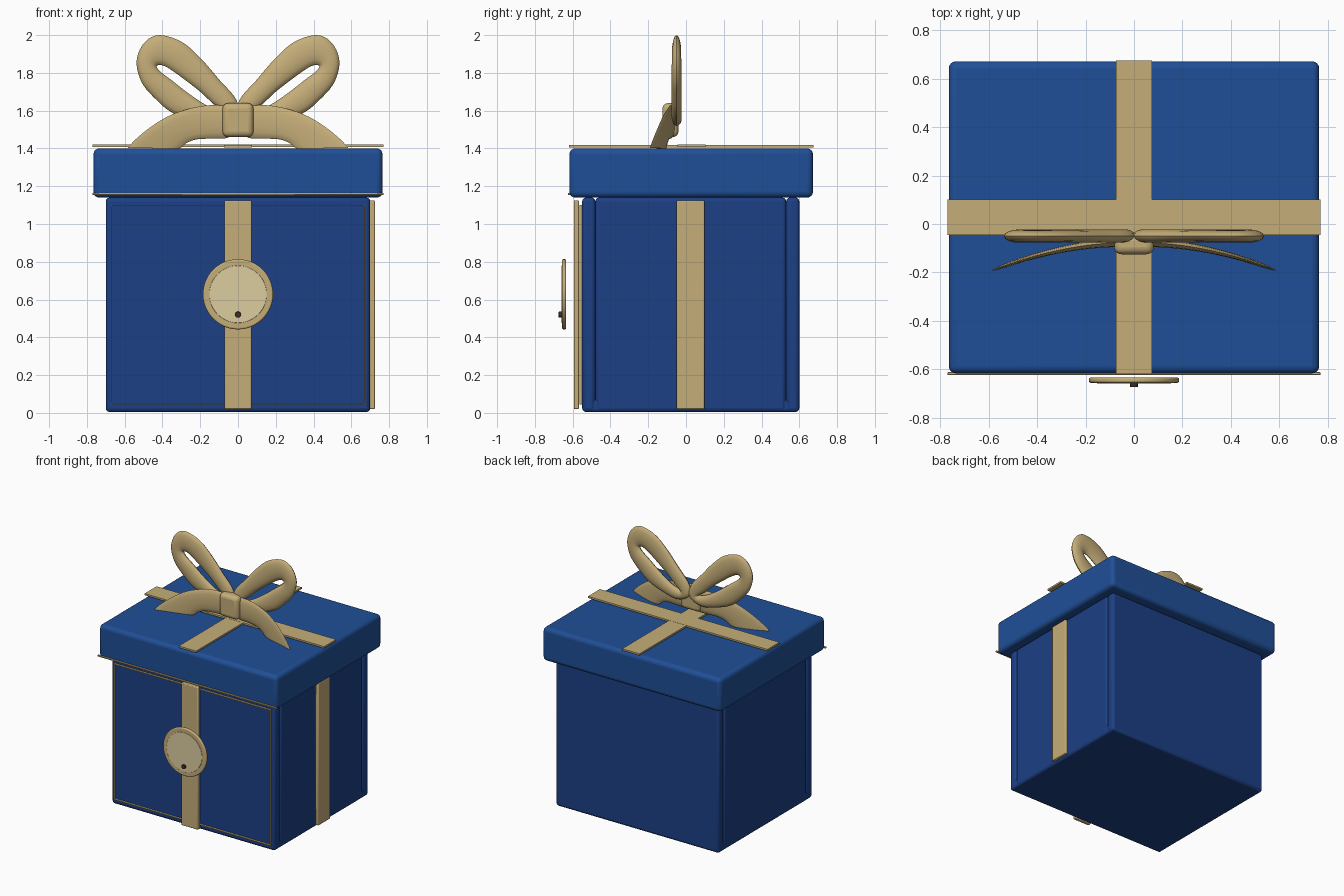
import bpy, bmesh, math
from mathutils import Vector

if "Cube" in bpy.data.objects:
    bpy.data.objects.remove(bpy.data.objects["Cube"])


def material(name, rgb):
    m = bpy.data.materials.new(name)
    m.diffuse_color = (*rgb, 1)
    m.use_nodes = True
    m.node_tree.nodes["Principled BSDF"].inputs["Base Color"].default_value = m.diffuse_color
    return m


BODY = material("body_blue", (0.012, 0.05, 0.235))
LID = material("lid_blue", (0.014, 0.078, 0.31))
GOLD = material("gold", (0.56, 0.42, 0.19))
PALE = material("pale_gold", (0.72, 0.61, 0.35))
DARK = material("dark_brown", (0.05, 0.025, 0.015))


def finish(bm, name, mat, bevel=0, segments=3):
    bmesh.ops.recalc_face_normals(bm, faces=bm.faces)
    me = bpy.data.meshes.new(name)
    bm.to_mesh(me)
    bm.free()
    ob = bpy.data.objects.new(name, me)
    bpy.context.collection.objects.link(ob)
    me.materials.append(mat)
    if bevel:
        mod = ob.modifiers.new("bevel", 'BEVEL')
        mod.width, mod.segments = bevel, segments
    bpy.ops.object.select_all(action='DESELECT')
    ob.select_set(True)
    bpy.context.view_layer.objects.active = ob
    bpy.ops.object.shade_smooth_by_angle(angle=math.radians(40))
    return ob


def box(name, mat, lo, hi, bevel=0, segments=3):
    bm = bmesh.new()
    bmesh.ops.create_cube(bm, size=1)
    for v in bm.verts:
        v.co = [(a + b) / 2 + c * (b - a) for a, b, c in zip(lo, hi, v.co)]
    return finish(bm, name, mat, bevel, segments)


def disc(name, mat, radius, y0, y1, z, bevel, x=0):
    bm = bmesh.new()
    bmesh.ops.create_cone(bm, cap_ends=True, segments=48, radius1=radius,
                          radius2=radius, depth=y1 - y0)
    for v in bm.verts:
        v.co = (x + v.co.x, (y0 + y1) / 2 + v.co.z, z + v.co.y)
    return finish(bm, name, mat, bevel)


def spline(pts, steps, closed=False):
    """Catmull-Rom samples through the points."""
    n, out = len(pts), []
    get = lambda i: Vector(pts[i % n] if closed else pts[max(0, min(n - 1, i))])
    for i in range(n if closed else n - 1):
        a, b, c, d = (get(i + k) for k in (-1, 0, 1, 2))
        for s in range(steps):
            t = s / steps
            out.append(0.5 * (2 * b + (c - a) * t + (2 * a - 5 * b + 4 * c - d) * t * t
                              + (3 * b - a - 3 * c + d) * t ** 3))
    return out if closed else out + [Vector(pts[-1])]


def padded_band(name, side, pairs, thick, depth, closed, sections=14):
    """Elliptical band lofted between edge pairs (x1, z1, x2, z2)."""
    bm, rings = bmesh.new(), []
    for p in spline(pairs, 5, closed):
        a, b = Vector((p[0], p[1])), Vector((p[2], p[3]))
        ring = []
        for k in range(sections):
            t = 2 * math.pi * k / sections
            q = (a + b) / 2 + (a - b) / 2 * math.cos(t)
            ring.append(bm.verts.new((side * q.x, depth(q) + thick(q) * math.sin(t), q.y)))
        rings.append(ring)
    for i in range(len(rings) if closed else len(rings) - 1):
        r, s = rings[i], rings[(i + 1) % len(rings)]
        for k in range(sections):
            j = (k + 1) % sections
            bm.faces.new((r[k], r[j], s[j], s[k]))
    if not closed:
        bm.faces.new(rings[0])
        bm.faces.new(rings[-1])
    return finish(bm, name, GOLD)


# Box: base slab and four wall panels
box("base", BODY, (-.697, -.547, .005), (.697, .597, .07), .015)
box("front_panel", BODY, (-.70, -.55, .005), (.70, -.48, 1.14), .02)
box("back_panel", BODY, (-.70, .53, .005), (.70, .60, 1.14), .02)
for side, label in ((-1, "left"), (1, "right")):
    x = sorted((side * .63, side * .70))
    box(label + "_panel", BODY, (x[0], -.48, .005), (x[1], .53, 1.14), .02)

# Lid
box("lid", LID, (-.765, -.617, 1.14), (.765, .672, 1.40), .03, 4)
box("lid_trim", GOLD, (-.77, -.624, 1.153), (.77, -.612, 1.165), .002, 1)

# Ribbons
box("front_ribbon", GOLD, (-.072, -.594, .02), (.072, -.567, 1.125), .006, 2)
box("right_ribbon", GOLD, (.698, -.05, .02), (.725, .098, 1.125), .006, 2)
box("lid_ribbon_across", GOLD, (-.77, -.045, 1.407), (.77, .102, 1.42))
box("lid_ribbon_along", GOLD, (-.074, -.62, 1.406), (.074, .676, 1.419))

# Thin inlaid outline on the front
for s, label in ((-1, "left"), (1, "right")):
    box("outline_" + label, GOLD, (s * .67 - .003, -.565, .045), (s * .67 + .003, -.549, 1.1))
for z, label in ((.048, "bottom"), (1.097, "top")):
    box("outline_" + label, GOLD, (-.67, -.565, z - .003), (.67, -.549, z + .003))

# Round seal with a small stud
disc("seal_rim", GOLD, .186, -.656, -.634, .628, .008)
disc("seal_face", PALE, .152, -.659, -.64, .628, .002)
disc("seal_stud", DARK, .016, -.674, -.655, .52, .002)

# Bow: puffed loops, tails and knot
LOOP = [(.00, 1.57, .08, 1.60), (.01, 1.66, .13, 1.635), (.10, 1.765, .20, 1.70),
        (.20, 1.88, .29, 1.77), (.30, 1.965, .36, 1.82), (.42, 2.0, .40, 1.84),
        (.50, 1.955, .425, 1.84), (.537, 1.86, .43, 1.83), (.51, 1.75, .41, 1.805),
        (.44, 1.665, .35, 1.76), (.35, 1.59, .26, 1.69), (.22, 1.54, .17, 1.63),
        (.10, 1.52, .10, 1.60)]
TAIL = [(.03, 1.62, .03, 1.48), (.13, 1.63, .06, 1.455), (.24, 1.615, .15, 1.452),
        (.36, 1.575, .22, 1.448), (.46, 1.515, .27, 1.43), (.54, 1.45, .295, 1.41),
        (.585, 1.402, .31, 1.40)]
for side, label in ((-1, "left"), (1, "right")):
    padded_band("bow_loop_" + label, side, LOOP, lambda q: .028 - .02 * max(0, q.y - 1.75),
                lambda q: -.05, True)
    padded_band("bow_tail_" + label, side, TAIL, lambda q: .02 - .02 * q.x,
                lambda q: -.075 - .34 * q.x ** 2, False)
box("bow_knot", GOLD, (-.082, -.125, 1.46), (.082, -.04, 1.64), .03, 4)
